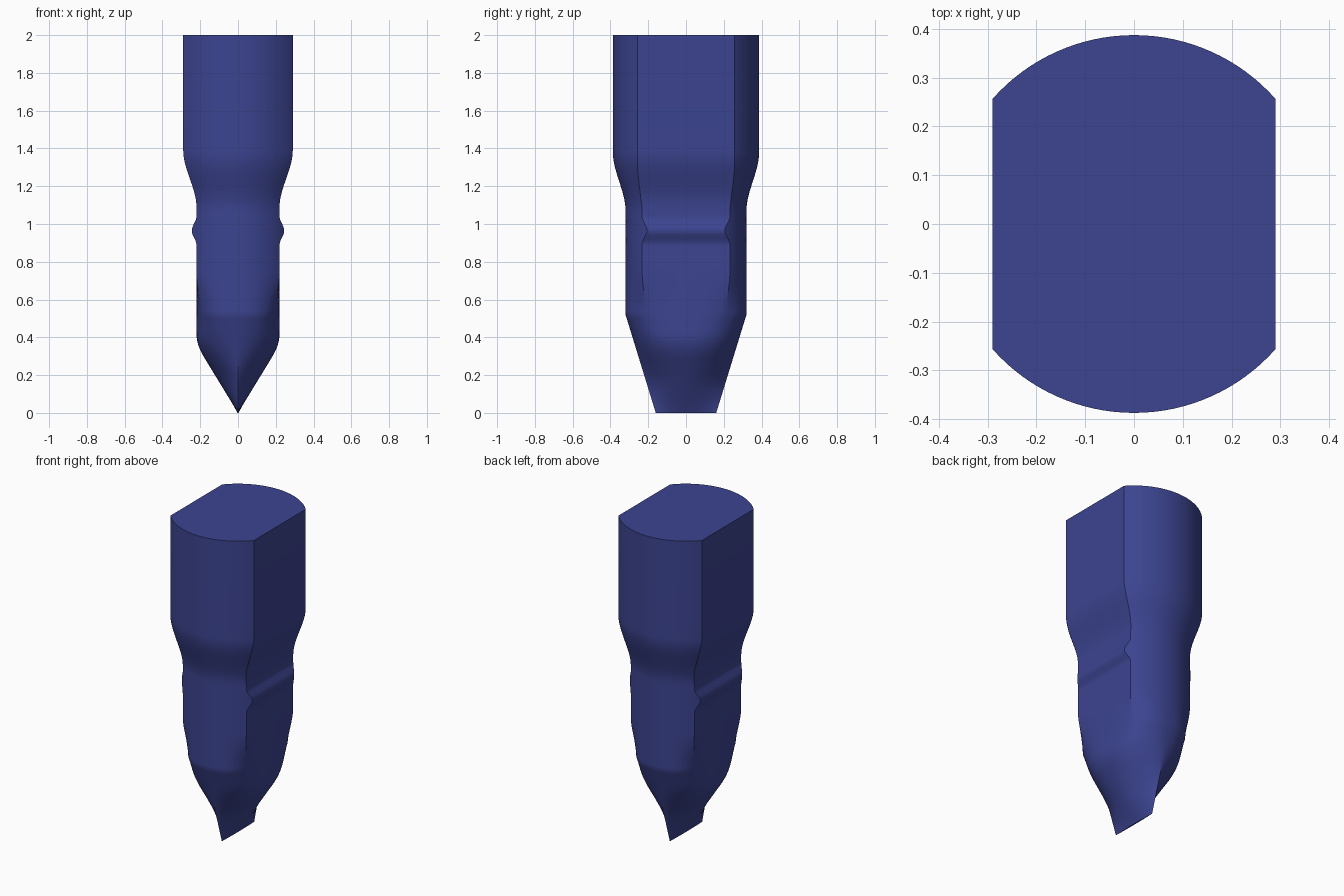
import bpy, bmesh, math

if "Cube" in bpy.data.objects:
    bpy.data.objects.remove(bpy.data.objects["Cube"])


def ease(a, b, z):
    t = min(1, max(0, (z - a) / (b - a)))
    return t * t * (3 - 2 * t)


def half_width(z):
    # Wedge, rounded shoulder, ridge on the flats, neck
    if z < 0.301:
        return max(0.003, 0.61 * z)
    if z < 0.421:
        return 0.22 - 0.61 * (0.421 - z) ** 2 / 0.24
    ridge = 0.025 * ease(0.89, 0.965, z) * (1 - ease(0.965, 1.04, z))
    return 0.22 + 0.07 * ease(1.09, 1.39, z) + ridge


def half_depth(z):
    if z < 0.52:
        return 0.16 + 0.16 * z / 0.52
    return 0.32 + 0.067 * ease(1.07, 1.38, z)


def rounded(dx, dy, p, q):
    # Point where a ray meets a superellipse of unit size
    lo, hi = 0, 2
    for _ in range(40):
        s = (lo + hi) / 2
        if (s * dx) ** q + (s * dy) ** p < 1:
            lo = s
        else:
            hi = s
    return lo * dx, lo * dy


def quarter(z):
    # Flat-sided circle above, fading to a lens section at the cutting tip
    hx, hy = half_width(z), half_depth(z)
    cx = hx if z > 0.52 else 0.22
    cr = hy if z > 0.52 else 0.32
    corner = math.acos(cx / cr)
    pts = [(cx, cr * math.sin(corner) * i / 8) for i in range(8)]
    for i in range(17):
        a = corner + (math.pi / 2 - corner) * i / 16
        pts.append((cr * max(0, math.cos(a)), cr * math.sin(a)))
    k = min(1, max(0, (z - 0.17) / 0.35))
    w = ease(0.48, 0.75, z)
    out = []
    for x, y in pts:
        ux, uy = x / cx, y / cr
        rx, ry = rounded(ux, uy, 2 + k, 1 + 1.4 * k)
        out.append((hx * (rx + (ux - rx) * w), hy * (ry + (uy - ry) * w)))
    return out


def ring(z):
    q = quarter(z)
    r = q[::-1]
    loop = (q[:-1] + [(-x, y) for x, y in r[:-1]]
            + [(-x, -y) for x, y in q[:-1]] + [(x, -y) for x, y in r[:-1]])
    return [(x, y, z) for x, y in loop]


# Loft the bit from tip to shank
levels = [0, 0.04, 0.08, 0.125, 0.17, 0.21, 0.25]
levels += [0.28 + 0.02 * i for i in range(24)]
levels += [0.76, 0.8, 0.84] + [0.87 + 0.0125 * i for i in range(17)]
levels += [1.09 + 0.02 * i for i in range(16)] + [2]
bm = bmesh.new()
rings = [[bm.verts.new(c) for c in ring(z)] for z in levels]
n = len(rings[0])
for a, b in zip(rings, rings[1:]):
    for i in range(n):
        j = (i + 1) % n
        bm.faces.new((a[i], a[j], b[j], b[i]))
bm.faces.new(rings[0][::-1])
bm.faces.new(rings[-1])
bmesh.ops.recalc_face_normals(bm, faces=bm.faces)
mesh = bpy.data.meshes.new("chisel_bit")
bm.to_mesh(mesh)
bm.free()
bit = bpy.data.objects.new("chisel_bit", mesh)
bpy.context.collection.objects.link(bit)

# Dark blue finish, smooth with crisp flats
mat = bpy.data.materials.new("dark_blue")
mat.diffuse_color = (0.045, 0.058, 0.28, 1)
mat.use_nodes = True
mat.node_tree.nodes["Principled BSDF"].inputs["Base Color"].default_value = mat.diffuse_color
mesh.materials.append(mat)
bpy.context.view_layer.objects.active = bit
bit.select_set(True)
bpy.ops.object.shade_smooth_by_angle(angle=math.radians(22))
